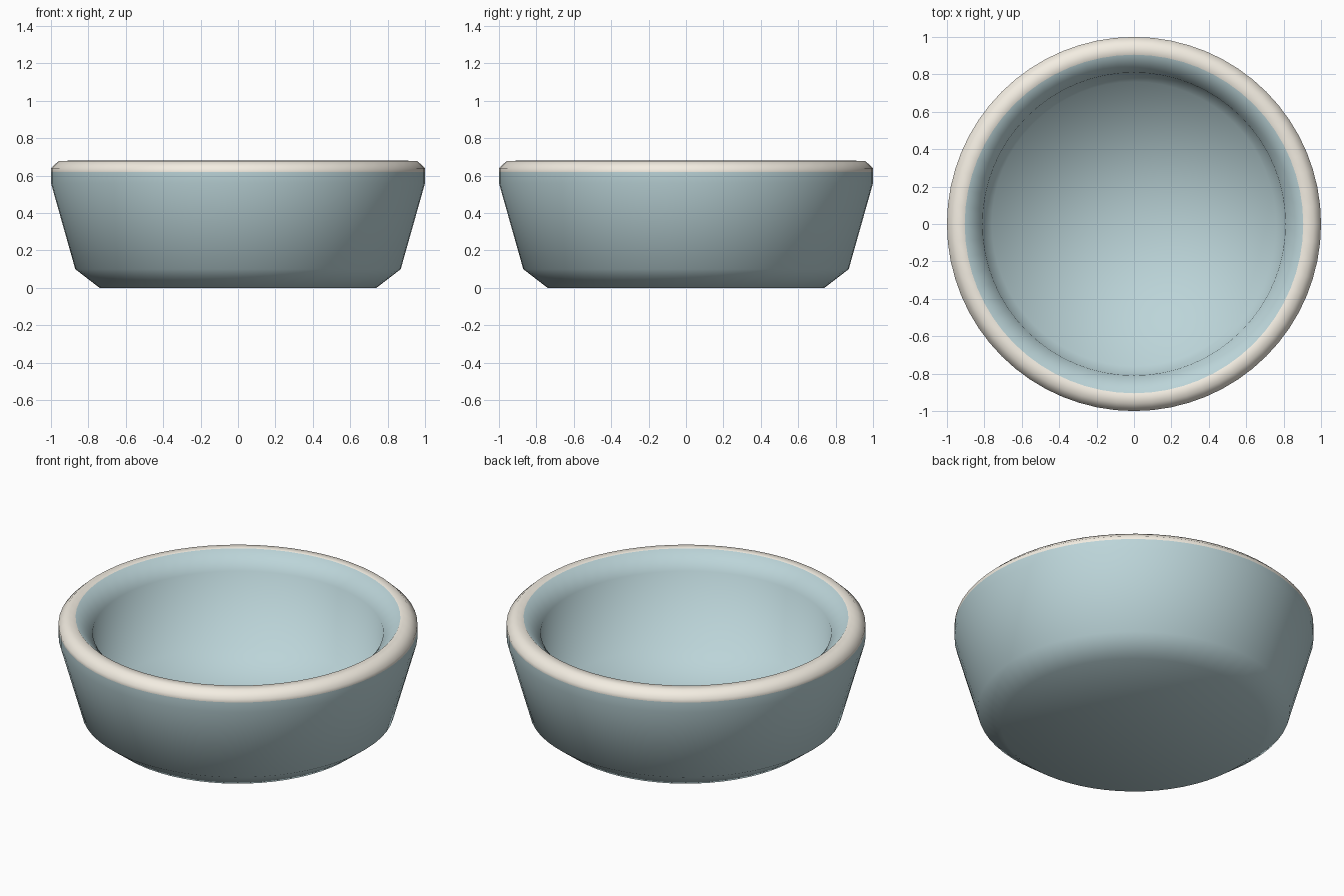
import bpy
import bmesh
import math

if "Cube" in bpy.data.objects:
    bpy.data.objects.remove(bpy.data.objects["Cube"])

SEGMENTS = 64

# Bowl half-section (radius, height): underside, outer wall, rim, inner wall, floor
OUTER = [(0.0, 0.0), (0.74, 0.0), (0.87, 0.10), (1.0, 0.56), (1.0, 0.62)]
RIM = [(1.0, 0.64), (0.96, 0.677), (0.905, 0.68)]
INNER = [(0.81, 0.585), (0.76, 0.14), (0.0, 0.14)]


def material(name, color):
    mat = bpy.data.materials.new(name)
    mat.diffuse_color = color
    mat.use_nodes = True
    mat.node_tree.nodes["Principled BSDF"].inputs["Base Color"].default_value = mat.diffuse_color
    return mat


def lathe(name, profile, rim_range):
    bm = bmesh.new()
    rings = []
    for r, z in profile:
        if r == 0:
            rings.append([bm.verts.new((0, 0, z))] * SEGMENTS)
        else:
            rings.append([bm.verts.new((r * math.cos(2 * math.pi * i / SEGMENTS),
                                        r * math.sin(2 * math.pi * i / SEGMENTS), z))
                          for i in range(SEGMENTS)])
    for k, (a, b) in enumerate(zip(rings, rings[1:])):
        for i in range(SEGMENTS):
            j = (i + 1) % SEGMENTS
            corners = list(dict.fromkeys((a[i], a[j], b[j], b[i])))
            face = bm.faces.new(corners)
            face.smooth = True
            face.material_index = 1 if k in rim_range else 0
    bmesh.ops.recalc_face_normals(bm, faces=bm.faces)
    mesh = bpy.data.meshes.new(name)
    bm.to_mesh(mesh)
    bm.free()
    obj = bpy.data.objects.new(name, mesh)
    bpy.context.collection.objects.link(obj)
    return obj


# Blue bowl with a cream band around the rim
first = len(OUTER) - 1
bowl = lathe("bowl", OUTER + RIM + INNER, range(first, first + len(RIM)))
bowl.data.materials.append(material("blue_glaze", (0.50, 0.66, 0.69, 1)))
bowl.data.materials.append(material("cream_glaze", (0.90, 0.85, 0.76, 1)))
